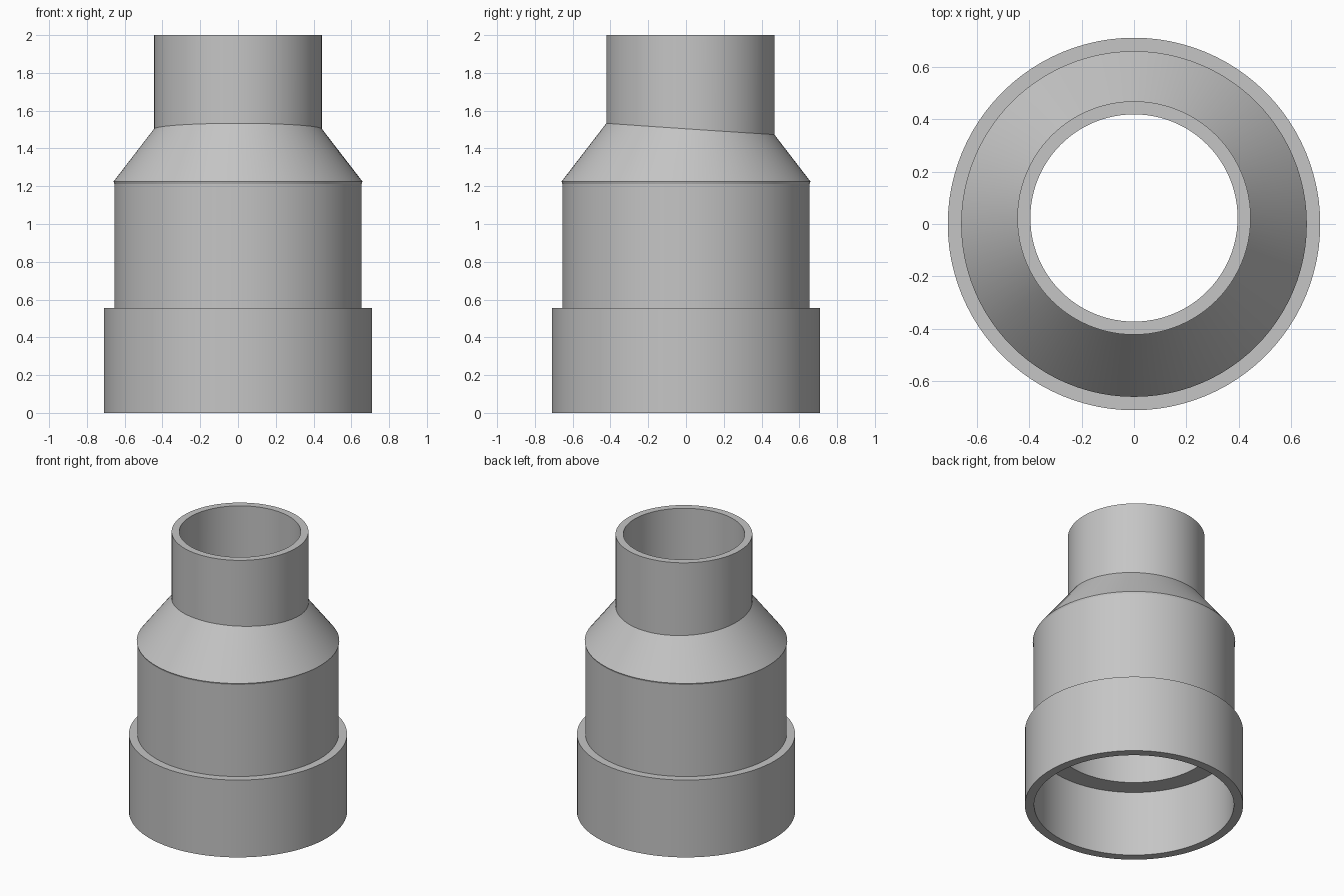
import bpy, bmesh, math

cube = bpy.data.objects.get("Cube")
if cube:
    bpy.data.objects.remove(cube, do_unlink=True)

SEGMENTS = 96
OFFSET = 0.023      # the spigot sits slightly behind the main axis
SLOPE = 1.3         # rise per unit of radius on the conical shoulder

grey = bpy.data.materials.new("plain grey")
grey.use_nodes = True
colour = (0.56, 0.56, 0.56, 1)
grey.diffuse_color = colour
grey.node_tree.nodes["Principled BSDF"].inputs["Base Color"].default_value = colour


def on_cone(base_radius, base_z):
    """Height rule that lays a ring on a cone around the main axis."""
    return lambda x, y: base_z + SLOPE * (base_radius - math.hypot(x, y))


def add_ring(bm, radius, height, shift=0):
    ring = []
    for i in range(SEGMENTS):
        a = math.tau * i / SEGMENTS
        x, y = radius * math.cos(a), radius * math.sin(a) + shift
        ring.append(bm.verts.new((x, y, height(x, y) if callable(height) else height)))
    return ring


# Closed wall section: up the outside, then down the bore
section = [
    (0.71, 0),                                  # socket
    (0.71, 0.555),
    (0.655, 0.555),                             # body
    (0.655, 1.213),
    (0.659, 1.225),                             # shoulder lip
    (0.445, on_cone(0.659, 1.225), OFFSET),     # shoulder meets spigot
    (0.445, 2.0, OFFSET),                       # spigot rim
    (0.395, 2.0, OFFSET),
    (0.395, on_cone(0.52, 1.21), OFFSET),       # inner taper
    (0.52, 1.21),
    (0.52, 0.47),                               # stop ledge
    (0.65, 0.47),
    (0.65, 0),
]

bm = bmesh.new()
rings = [add_ring(bm, *point) for point in section]
for k, lower in enumerate(rings):
    upper = rings[(k + 1) % len(rings)]
    for i in range(SEGMENTS):
        j = (i + 1) % SEGMENTS
        bm.faces.new((lower[i], lower[j], upper[j], upper[i]))
bmesh.ops.recalc_face_normals(bm, faces=bm.faces)
mesh = bpy.data.meshes.new("pipe_reducer")
bm.to_mesh(mesh)
bm.free()
mesh.materials.append(grey)

reducer = bpy.data.objects.new("pipe_reducer", mesh)
bpy.context.collection.objects.link(reducer)
bpy.ops.object.select_all(action="DESELECT")
reducer.select_set(True)
bpy.context.view_layer.objects.active = reducer
bpy.ops.object.shade_smooth_by_angle(angle=math.radians(15))
